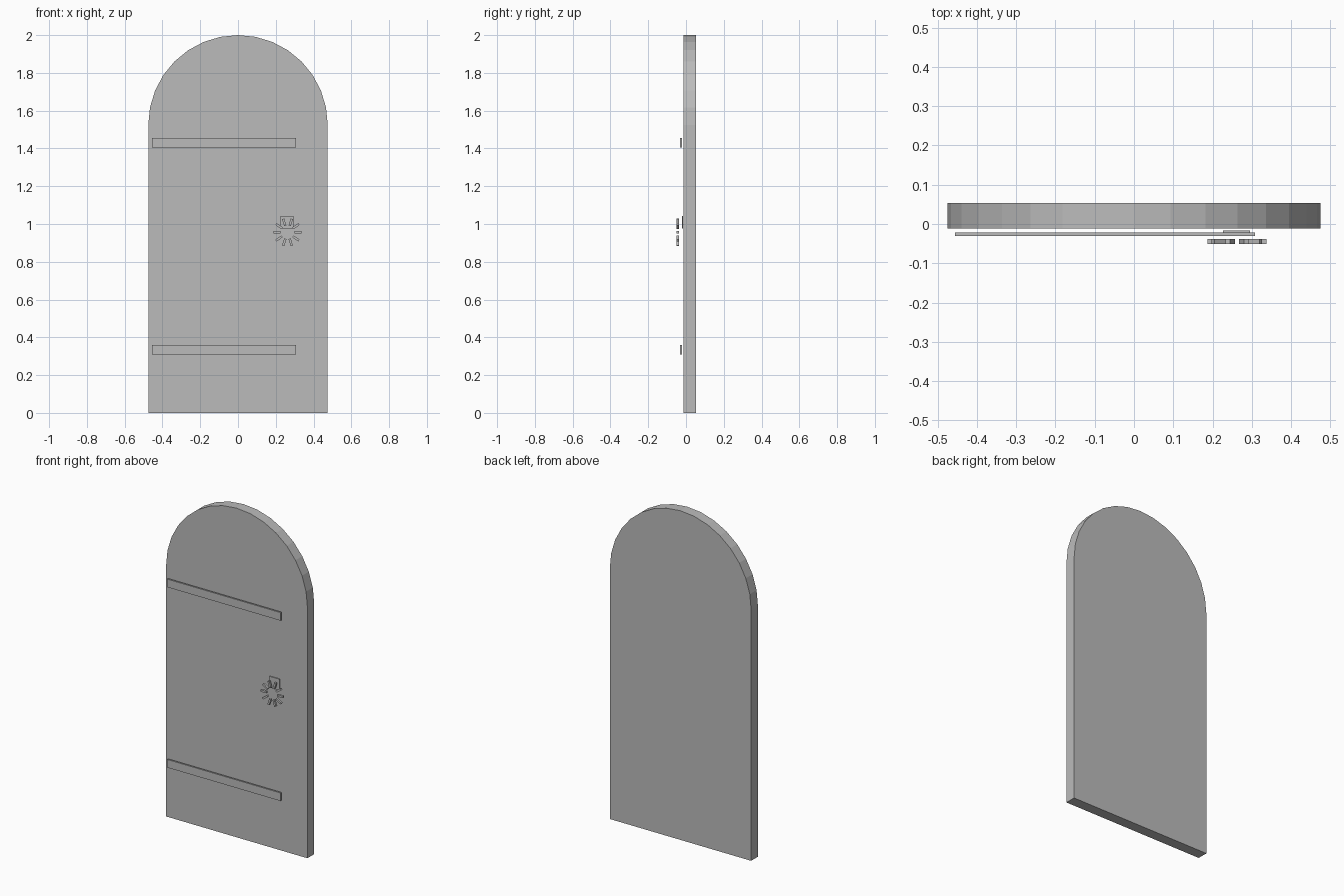
import bpy
import bmesh
from math import cos, sin, pi, radians
from mathutils import Matrix

cube = bpy.data.objects.get("Cube")
if cube:
    bpy.data.objects.remove(cube, do_unlink=True)

grey = bpy.data.materials.new("plain grey")
grey.use_nodes = True
colour = (0.5, 0.5, 0.5, 1)
grey.diffuse_color = colour
grey.node_tree.nodes["Principled BSDF"].inputs["Base Color"].default_value = colour


def finish(name, bm):
    """Turn a bmesh into a named grey object."""
    bmesh.ops.recalc_face_normals(bm, faces=bm.faces)
    mesh = bpy.data.meshes.new(name)
    bm.to_mesh(mesh)
    bm.free()
    mesh.materials.append(grey)
    obj = bpy.data.objects.new(name, mesh)
    bpy.context.collection.objects.link(obj)
    return obj


def add_box(bm, low, high, turn=Matrix()):
    """Add a box between two corners, then move it by a matrix."""
    size = [b - a for a, b in zip(low, high)]
    centre = [(a + b) / 2 for a, b in zip(low, high)]
    place = turn @ Matrix.Translation(centre) @ Matrix.Diagonal((*size, 1))
    bmesh.ops.create_cube(bm, size=1, matrix=place)


# Round-topped door slab
RADIUS, SPRING, ARCH_STEPS = 0.475, 1.525, 16
FRONT, BACK = -0.012, 0.053
outline = [(-RADIUS, 0), (RADIUS, 0)]
for i in range(ARCH_STEPS + 1):
    a = pi * i / ARCH_STEPS
    outline.append((RADIUS * cos(a), SPRING + RADIUS * sin(a)))
bm = bmesh.new()
face = bm.faces.new([bm.verts.new((x, FRONT, z)) for x, z in outline])
grown = bmesh.ops.extrude_face_region(bm, geom=[face], use_keep_orig=True)
moved = [v for v in grown["geom"] if isinstance(v, bmesh.types.BMVert)]
bmesh.ops.translate(bm, verts=moved, vec=(0, BACK - FRONT, 0))
finish("door_slab", bm)

# Two hinge straps
for name, z in (("lower_hinge_strap", 0.31), ("upper_hinge_strap", 1.406)):
    bm = bmesh.new()
    add_box(bm, (-0.455, -0.031, z), (0.308, -0.021, z + 0.049))
    finish(name, bm)

# Handle back plate
bm = bmesh.new()
add_box(bm, (0.226, -0.022, 0.975), (0.295, -0.016, 1.043))
finish("handle_plate", bm)

# Broken ring handle of radial bars
bm = bmesh.new()
for i in range(10):
    turn = Matrix.Translation((0.262, 0, 0.956)) @ Matrix.Rotation(radians(36 * i), 4, "Y")
    add_box(bm, (0.036, -0.051, -0.006), (0.075, -0.038, 0.006), turn)
finish("ring_handle", bm)
